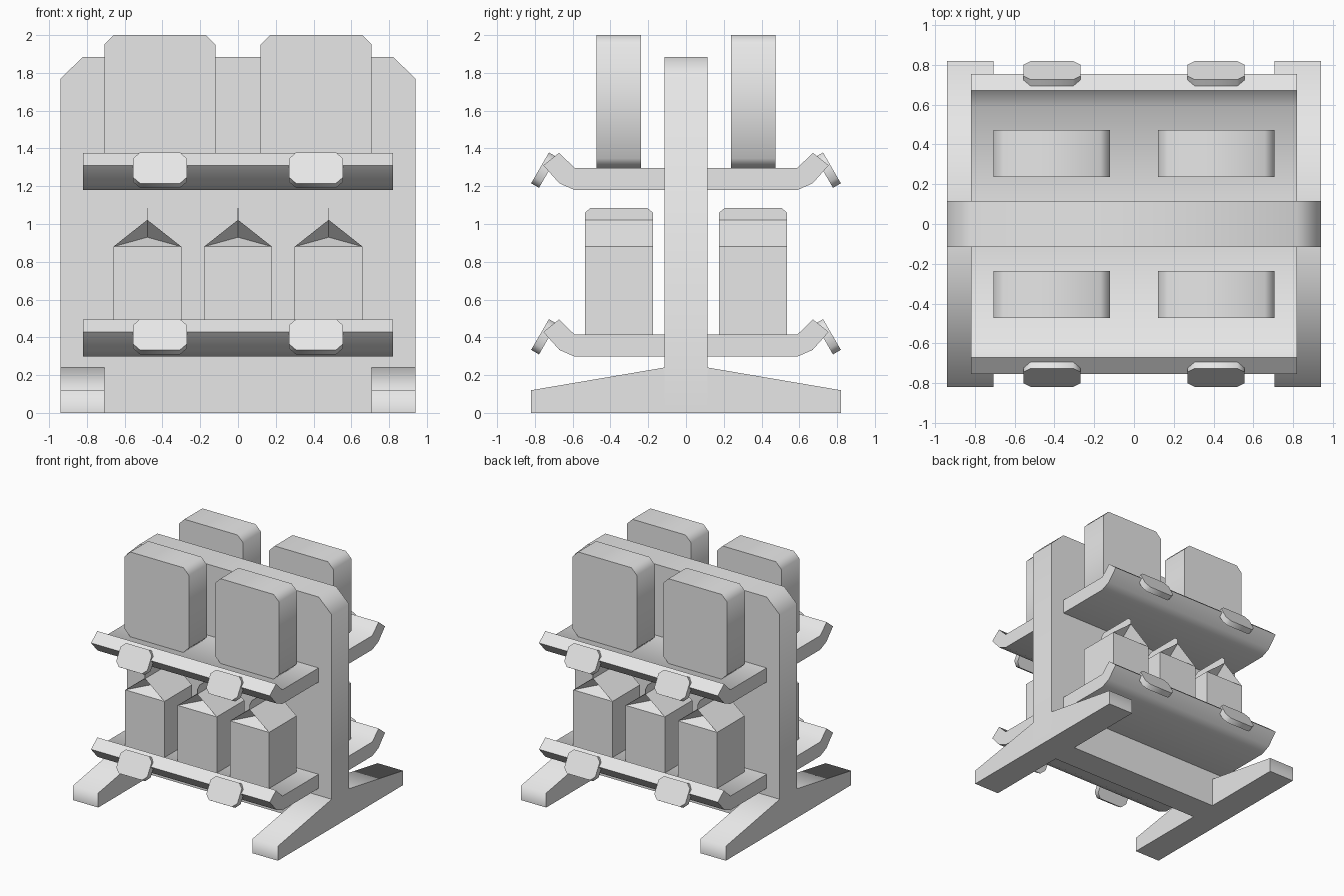
import bpy, bmesh, math

if "Cube" in bpy.data.objects:
    bpy.data.objects.remove(bpy.data.objects["Cube"])

grey = bpy.data.materials.new("light_grey")
grey.diffuse_color = (0.8, 0.8, 0.8, 1)
grey.use_nodes = True
grey.node_tree.nodes["Principled BSDF"].inputs["Base Color"].default_value = grey.diffuse_color


def finish(name, bm, smooth=True):
    bmesh.ops.recalc_face_normals(bm, faces=bm.faces)
    me = bpy.data.meshes.new(name)
    bm.to_mesh(me)
    bm.free()
    me.materials.append(grey)
    ob = bpy.data.objects.new(name, me)
    bpy.context.collection.objects.link(ob)
    if smooth:
        bpy.ops.object.select_all(action='DESELECT')
        ob.select_set(True)
        bpy.context.view_layer.objects.active = ob
        bpy.ops.object.shade_smooth_by_angle(angle=math.radians(82))
    return ob


def prism(name, profile, d0, d1, place, smooth=True):
    """Extrude a 2D profile from d0 to d1; place(a, b, d) gives the 3D point."""
    bm = bmesh.new()
    lo = [bm.verts.new(place(a, b, d0)) for a, b in profile]
    hi = [bm.verts.new(place(a, b, d1)) for a, b in profile]
    bm.faces.new(lo)
    bm.faces.new(hi)
    n = len(profile)
    for i in range(n):
        j = (i + 1) % n
        bm.faces.new((lo[i], lo[j], hi[j], hi[i]))
    return finish(name, bm, smooth)


def octagon(w, h, cw, ch):
    """Rectangle with half sizes w, h and cut corners."""
    return [(-w + cw, -h), (w - cw, -h), (w, -h + ch), (w, h - ch),
            (w - cw, h), (-w + cw, h), (-w, h - ch), (-w, -h + ch)]


def carton(name, cx, s):
    # body with folded-in gable ends
    bm = bmesh.new()
    w, y0, y1, z0, z1, zr = 0.18, 0.175, 0.535, 0.41, 0.88, 1.022
    v = lambda x, y, z: bm.verts.new((cx + x, s * y, z))
    base = [v(-w, y0, z0), v(w, y0, z0), v(w, y1, z0), v(-w, y1, z0)]
    top = [v(-w, y0, z1), v(w, y0, z1), v(w, y1, z1), v(-w, y1, z1)]
    r0, r1 = v(0, y0, zr), v(0, y1, zr)
    f0, f1 = v(0, y0 + 0.115, 0.93), v(0, y1 - 0.115, 0.93)
    bm.faces.new(base)
    for i in range(4):
        j = (i + 1) % 4
        bm.faces.new((base[i], base[j], top[j], top[i]))
    bm.faces.new((top[1], top[2], r1, r0))
    bm.faces.new((top[3], top[0], r0, r1))
    for a, b, r, f in ((top[0], top[1], r0, f0), (top[2], top[3], r1, f1)):
        bm.faces.new((a, b, f))
        bm.faces.new((b, r, f))
        bm.faces.new((r, a, f))
    finish(name, bm, False)
    # thin sealed fin on the ridge
    fin = [(y0, zr - 0.003), (y1, zr - 0.003), (y1, 1.06), (y1 - 0.03, 1.085),
           (y0 + 0.03, 1.085), (y0, 1.06)]
    prism(name + "_fin", fin, -0.002, 0.002,
          lambda a, b, d: (cx + d, s * a, b), False)


# centre panel
prism("centre_panel",
      [(-0.94, 0), (0.94, 0), (0.94, 1.77), (0.82, 1.885), (-0.82, 1.885), (-0.94, 1.77)],
      -0.115, 0.115, lambda a, b, d: (a, d, b))

# feet
foot = [(-0.82, 0), (0.82, 0), (0.82, 0.12), (0.115, 0.24), (-0.115, 0.24), (-0.82, 0.12)]
for side, s in (("left", -1), ("right", 1)):
    prism("foot_" + side, foot, s * 0.708, s * 0.94, lambda a, b, d: (d, a, b))

shelf = [(0.11, 0), (0.59, 0), (0.67, 0.035), (0.755, 0.13), (0.672, 0.197),
         (0.59, 0.117), (0.11, 0.117)]
c30, s30 = math.cos(math.radians(30)), 0.5

for side, s in (("front", -1), ("back", 1)):
    for level, z in (("lower", 0.298), ("upper", 1.18)):
        # shelf with upturned lip
        prism(f"{level}_shelf_{side}", shelf, -0.82, 0.82,
              lambda a, b, d: (d, s * a, z + b))
        # tilted price tags
        for k, cx in enumerate((-0.413, 0.413)):
            prism(f"{level}_tag_{side}_{k + 1}", octagon(0.143, 0.094, 0.037, 0.037),
                  -0.024, 0.024,
                  lambda a, b, d: (cx + a, s * (0.752 - b * s30 + d * c30),
                                   z + 0.105 + b * c30 + d * s30))
    # boxes on the upper shelf
    for k, cx in enumerate((-0.414, 0.414)):
        prism(f"box_{side}_{k + 1}", octagon(0.294, 0.3515, 0.05, 0.05),
              0.237, 0.473, lambda a, b, d: (cx + a, s * d, 1.6485 + b))
    # cartons on the lower shelf
    for k, cx in enumerate((-0.48, 0, 0.48)):
        carton(f"carton_{side}_{k + 1}", cx, s)
